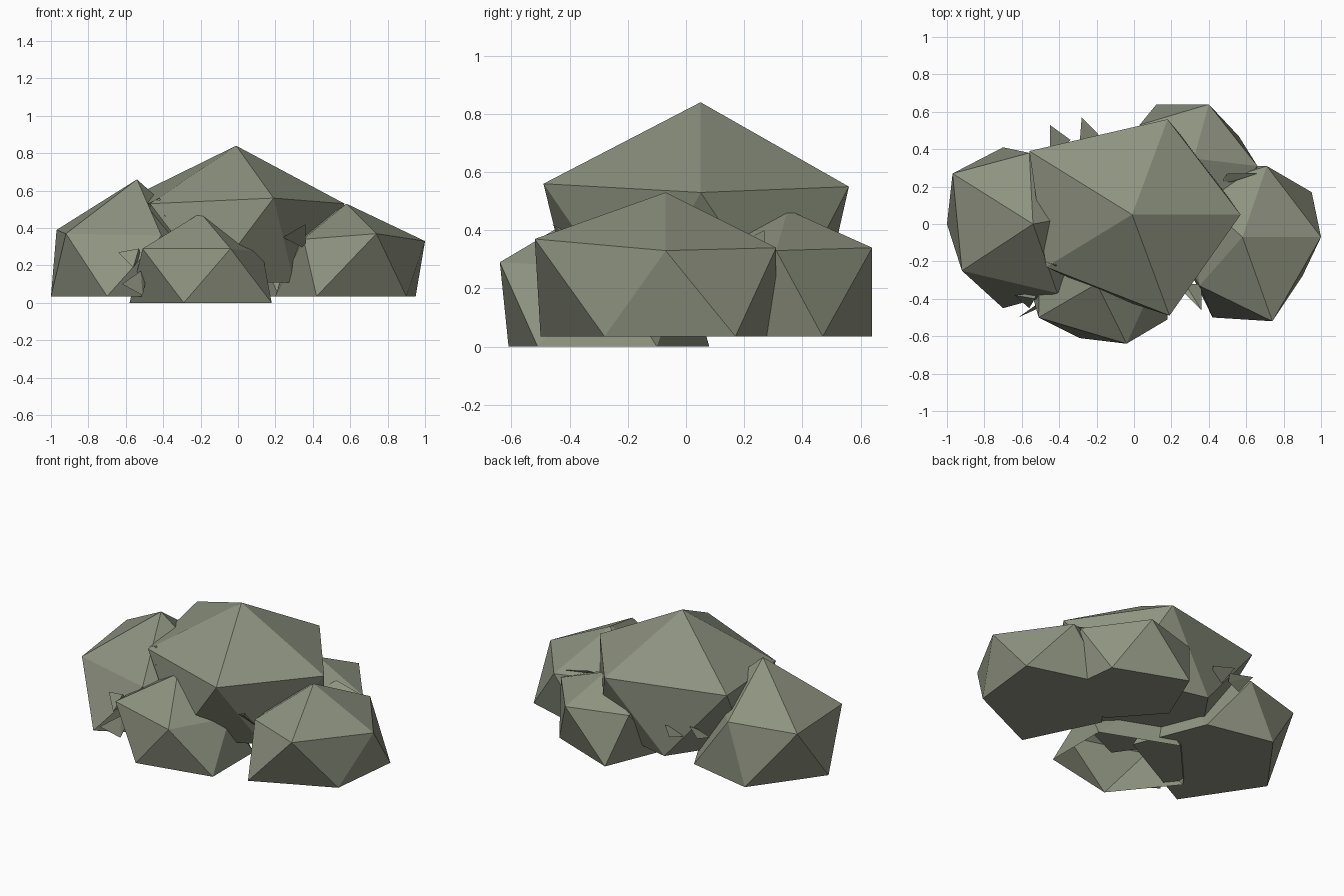
import bpy
import bmesh
from mathutils import Vector

cube = bpy.data.objects.get("Cube")
if cube:
    bpy.data.objects.remove(cube, do_unlink=True)

# One muted moss colour for everything
COLOUR = (0.27, 0.29, 0.215, 1.0)
moss = bpy.data.materials.new("moss grey green")
moss.use_nodes = True
moss.diffuse_color = COLOUR
bsdf = moss.node_tree.nodes["Principled BSDF"]
bsdf.inputs["Base Color"].default_value = COLOUR
bsdf.inputs["Roughness"].default_value = 0.9


def finish(name, bm):
    """Turn a bmesh into a flat shaded object in the shared colour."""
    mesh = bpy.data.meshes.new(name)
    bm.to_mesh(mesh)
    bm.free()
    mesh.materials.append(moss)
    obj = bpy.data.objects.new(name, mesh)
    bpy.context.collection.objects.link(obj)
    return obj


def lump(name, apex, shoulder, foot, foot_z, closed=True):
    """Faceted dome: apex, five shoulder corners and five foot corners.
    Both rings run counter-clockwise; foot corner i sits between
    shoulder corners i and i + 1."""
    bm = bmesh.new()
    top = bm.verts.new(apex)
    upper = [bm.verts.new(point) for point in shoulder]
    lower = [bm.verts.new((x, y, foot_z)) for x, y in foot]
    count = len(upper)
    for i in range(count):
        j = (i + 1) % count
        bm.faces.new((top, upper[i], upper[j]))
        bm.faces.new((upper[j], upper[i], lower[i]))
        bm.faces.new((upper[j], lower[i], lower[j]))
    if closed:
        bm.faces.new(lower[::-1])
    return finish(name, bm)


def shard(name, *corners):
    """Small pointed chip whose root reaches inward, towards the middle."""
    bm = bmesh.new()
    points = [Vector(corner) for corner in corners]
    middle = sum(points, Vector()) / len(points)
    inward = Vector((-middle.x, -middle.y, 0)).normalized()
    verts = [bm.verts.new(p) for p in points + [middle + inward * 0.07]]
    bmesh.ops.convex_hull(bm, input=verts)
    bmesh.ops.recalc_face_normals(bm, faces=bm.faces)
    return finish(name, bm)


# Large lump in the middle
lump("centre_lump", (-0.01, 0.05, 0.84),
     [(0.57, 0.05, 0.53), (0.18, 0.56, 0.55), (-0.56, 0.39, 0.57),
      (-0.47, -0.23, 0.53), (0.19, -0.49, 0.56)],
     [(0.37, 0.33), (-0.17, 0.46), (-0.45, 0.05),
      (-0.15, -0.38), (0.3, -0.18)], 0.11)

# Lumps around it
lump("left_lump", (0.58, -0.07, 0.53),
     [(1, -0.07, 0.33), (0.71, 0.31, 0.34), (0.3, 0.18, 0.34),
      (0.35, -0.33, 0.34), (0.74, -0.52, 0.37)],
     [(0.95, 0.17), (0.47, 0.31), (0.2, -0.05),
      (0.42, -0.5), (0.9, -0.28)], 0.035)

lump("right_lump", (-0.54, 0, 0.66),
     [(-0.25, 0.05, 0.4), (-0.56, 0.38, 0.4), (-0.97, 0.27, 0.39),
      (-0.92, -0.25, 0.37), (-0.41, -0.37, 0.36)],
     [(-0.28, 0.32), (-0.7, 0.41), (-1, 0),
      (-0.7, -0.45), (-0.1, -0.13)], 0.035)

lump("back_lump", (0.32, 0.35, 0.47),
     [(0.66, 0.31, 0.33), (0.4, 0.64, 0.34), (0.03, 0.53, 0.34),
      (0.08, 0.1, 0.34), (0.45, 0.02, 0.34)],
     [(0.56, 0.47), (0.12, 0.64), (-0.03, 0.28),
      (0.22, 0), (0.6, 0.12)], 0.035)

lump("front_lump", (-0.2, -0.32, 0.48),
     [(0.13, -0.27, 0.27), (-0.15, 0, 0.29), (-0.5, -0.12, 0.29),
      (-0.51, -0.5, 0.29), (-0.04, -0.64, 0.29)],
     [(0.18, -0.1), (-0.28, 0.08), (-0.58, -0.25),
      (-0.29, -0.61), (0.18, -0.51)], 0, closed=False)

# Loose chips poking out of the gaps
shard("chip_right_front_high", (-0.64, -0.38, 0.27), (-0.53, -0.4, 0.29),
      (-0.56, -0.45, 0.19))
shard("chip_right_front_low", (-0.62, -0.5, 0.1), (-0.52, -0.43, 0.17),
      (-0.51, -0.45, 0.04))
shard("chip_right_top", (-0.48, -0.2, 0.53), (-0.42, -0.22, 0.56),
      (-0.39, -0.27, 0.46))
shard("chip_left_front", (0.24, -0.34, 0.35), (0.36, -0.46, 0.42),
      (0.36, -0.32, 0.29))
shard("chip_back_right", (-0.45, 0.53, 0.32), (-0.45, 0.4, 0.28),
      (-0.34, 0.45, 0.34))
shard("chip_back_middle", (-0.28, 0.57, 0.3), (-0.29, 0.44, 0.26),
      (-0.19, 0.48, 0.32))
shard("chip_back_left", (0.45, 0.2, 0.36), (0.66, 0.27, 0.36),
      (0.5, 0.27, 0.4))
